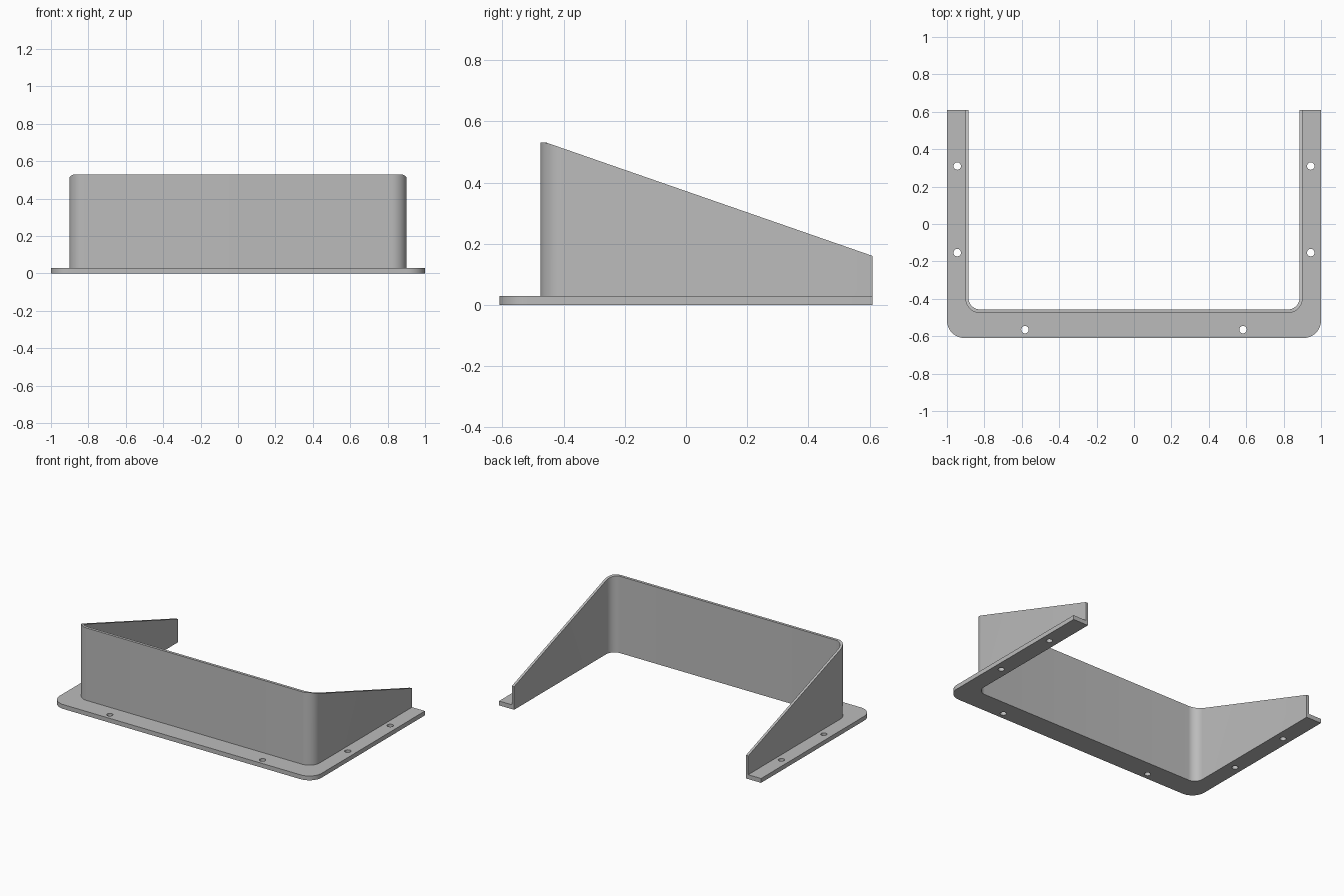
import bpy, bmesh, math

cube = bpy.data.objects.get("Cube")
if cube:
    bpy.data.objects.remove(cube, do_unlink=True)

BACK = 0.61
FLANGE_TOP = 0.03
WALL_TOP, WALL_END = 0.53, 0.16

grey = bpy.data.materials.new("plain grey")
grey.use_nodes = True
grey.diffuse_color = (0.5, 0.5, 0.5, 1)
grey.node_tree.nodes["Principled BSDF"].inputs["Base Color"].default_value = (0.5, 0.5, 0.5, 1)


def u_path(half_width, front, radius, steps=12):
    """U-shaped outline, open at the back, with rounded front corners."""
    half = [(half_width, BACK)]
    for i in range(steps + 1):
        a = math.pi / 2 * i / steps
        half.append((half_width - radius + radius * math.cos(a),
                     front + radius - radius * math.sin(a)))
    return half + [(-x, y) for x, y in reversed(half)]


def make_object(name, bm):
    bmesh.ops.recalc_face_normals(bm, faces=bm.faces)
    mesh = bpy.data.meshes.new(name)
    bm.to_mesh(mesh)
    bm.free()
    mesh.materials.append(grey)
    obj = bpy.data.objects.new(name, mesh)
    bpy.context.collection.objects.link(obj)
    return obj


def u_solid(name, outer, inner, bottom, top):
    """Skin a four-cornered section along two matching outlines."""
    bm = bmesh.new()
    rings = []
    for o, i in zip(outer, inner):
        corners = [(*o, bottom), (*o, top(o[1])), (*i, top(i[1])), (*i, bottom)]
        rings.append([bm.verts.new(c) for c in corners])
    for a, b in zip(rings, rings[1:]):
        for k in range(4):
            n = (k + 1) % 4
            bm.faces.new((a[k], a[n], b[n], b[k]))
    bm.faces.new(rings[0])
    bm.faces.new(rings[-1])
    return make_object(name, bm)


def smooth(obj):
    bpy.ops.object.select_all(action="DESELECT")
    obj.select_set(True)
    bpy.context.view_layer.objects.active = obj
    bpy.ops.object.shade_smooth_by_angle(angle=math.radians(30))


inner = u_path(0.885, -0.457, 0.062)
wall_outer = u_path(0.902, -0.476, 0.08)
flange_outer = u_path(1.0, -0.61, 0.095)


# Top edge of the wall: level at the front, sloping down to the back
def wall_height(y):
    t = max(0, (y + 0.455) / (BACK + 0.455))
    return WALL_TOP + (WALL_END - WALL_TOP) * t


wall = u_solid("sloping_wall", wall_outer, inner, FLANGE_TOP, wall_height)
flange = u_solid("mounting_flange", flange_outer, inner, 0, lambda y: FLANGE_TOP)

# Screw holes through the flange
bm = bmesh.new()
for x, y in ((0.945, 0.31), (0.945, -0.153), (0.583, -0.565)):
    for side in (1, -1):
        made = bmesh.ops.create_cone(bm, cap_ends=True, segments=24,
                                     radius1=0.02, radius2=0.02, depth=0.2)
        bmesh.ops.translate(bm, verts=made["verts"], vec=(side * x, y, 0))
cutter = make_object("hole_cutter", bm)
cutter.hide_render = True

cut = flange.modifiers.new("screw holes", "BOOLEAN")
cut.operation = "DIFFERENCE"
cut.solver = "EXACT"
cut.object = cutter
bpy.context.view_layer.objects.active = flange
bpy.ops.object.modifier_apply(modifier=cut.name)
bpy.data.objects.remove(cutter, do_unlink=True)

for part in (wall, flange):
    smooth(part)
